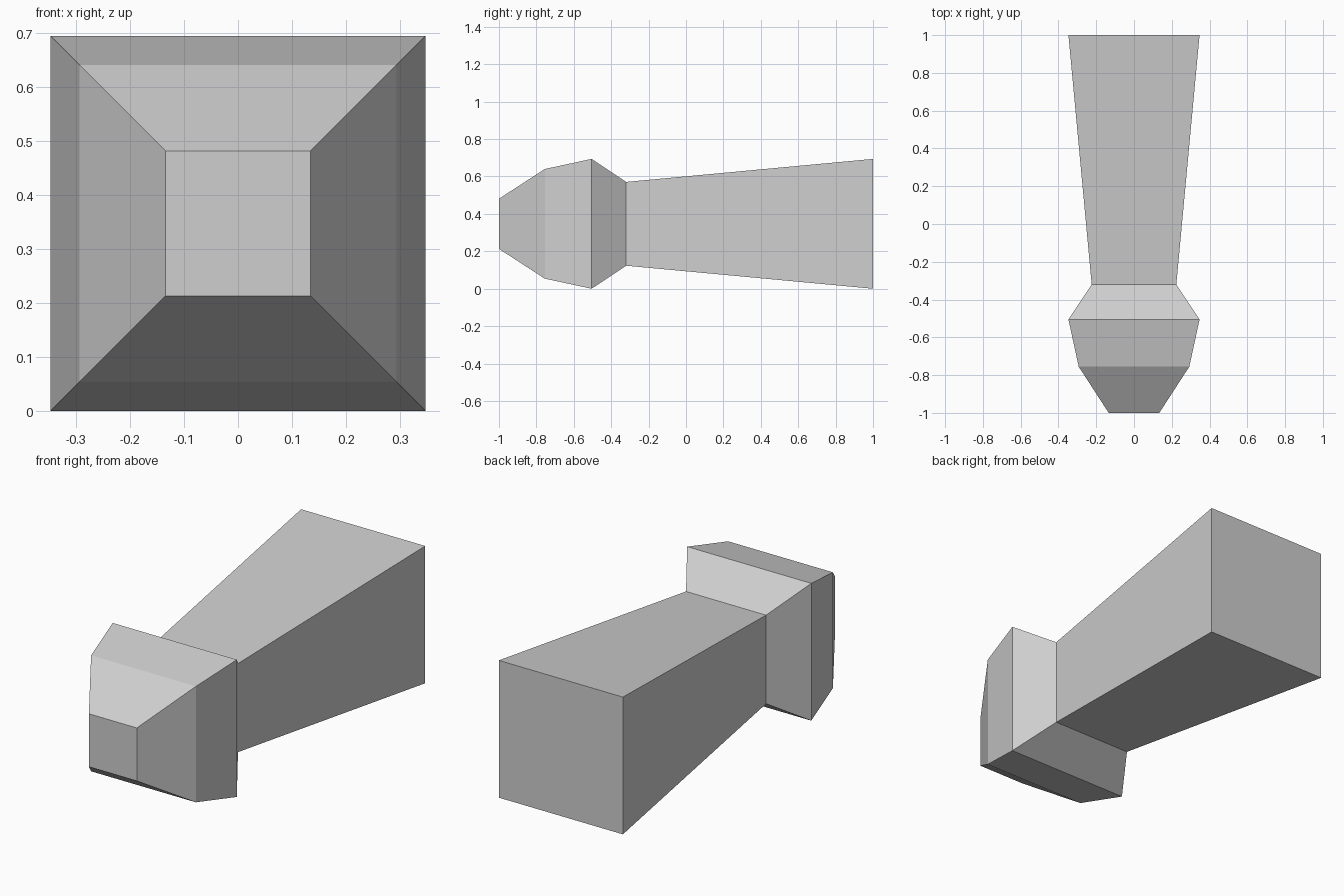
import bpy
import bmesh

if "Cube" in bpy.data.objects:
    bpy.data.objects.remove(bpy.data.objects["Cube"], do_unlink=True)

AXIS_Z = 0.347
COLOUR = (0.62, 0.62, 0.62, 1.0)

grey = bpy.data.materials.new("light grey")
grey.use_nodes = True
grey.diffuse_color = COLOUR
grey.node_tree.nodes["Principled BSDF"].inputs["Base Color"].default_value = COLOUR


def square_loft(name, sections, cap_front=False, cap_back=False):
    """Skin square rings given as (y, half width), listed front to back."""
    bm = bmesh.new()
    corners = [(-1, -1), (1, -1), (1, 1), (-1, 1)]
    rings = [[bm.verts.new((sx * h, y, AXIS_Z + sz * h)) for sx, sz in corners]
             for y, h in sections]
    for a, b in zip(rings, rings[1:]):
        for i in range(4):
            j = (i + 1) % 4
            bm.faces.new((a[j], a[i], b[i], b[j]))
    if cap_front:
        bm.faces.new(rings[0])
    if cap_back:
        bm.faces.new(reversed(rings[-1]))
    mesh = bpy.data.meshes.new(name)
    bm.to_mesh(mesh)
    bm.free()
    mesh.materials.append(grey)
    obj = bpy.data.objects.new(name, mesh)
    bpy.context.collection.objects.link(obj)
    return obj


NECK = (-0.32, 0.224)

# Faceted head, open where it meets the shaft
square_loft("head", [(-1.0, 0.134), (-0.755, 0.293), (-0.505, 0.347), NECK],
            cap_front=True)

# Shaft flaring out towards the back
square_loft("shaft", [NECK, (1.0, 0.347)], cap_back=True)
